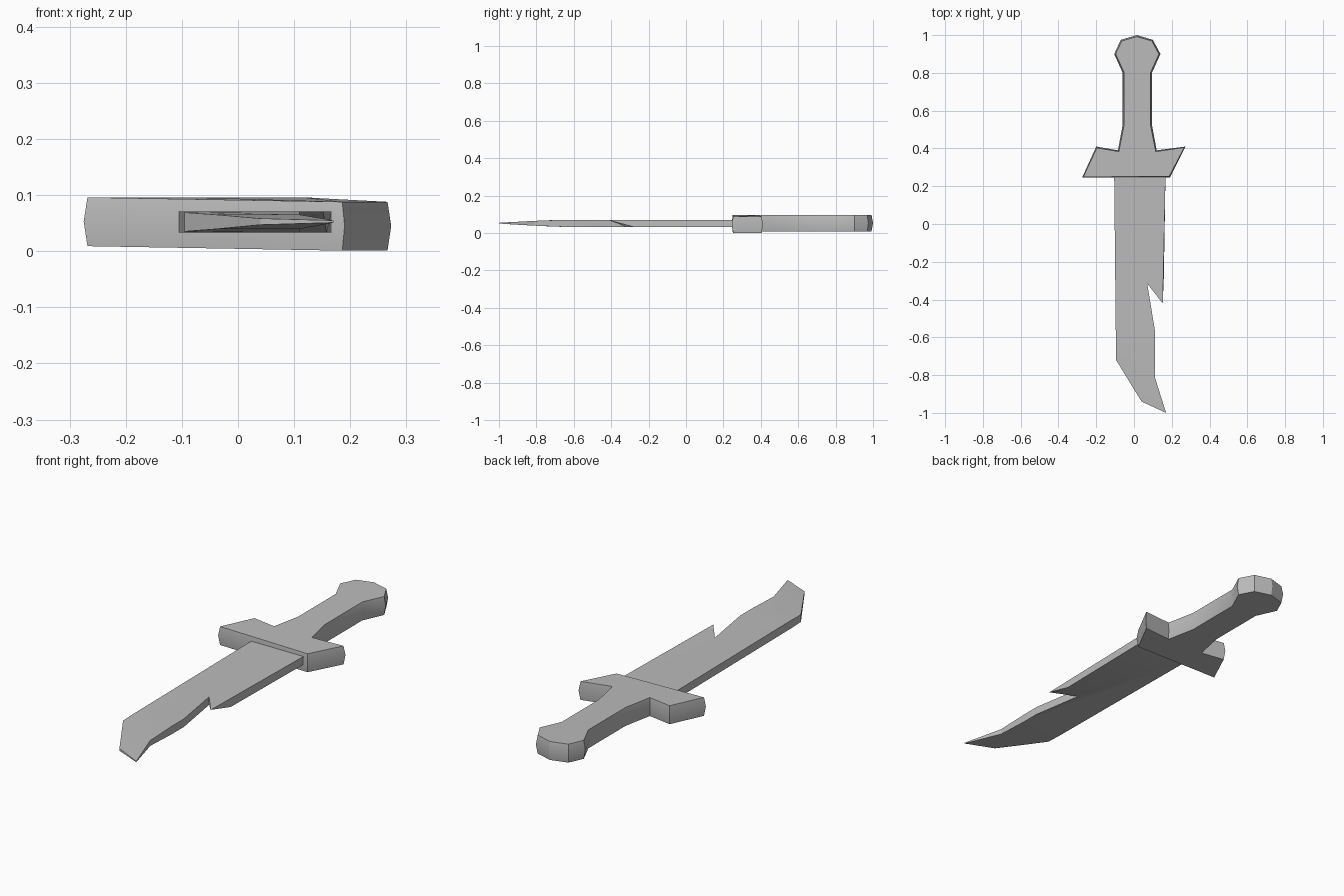
import bpy
import bmesh
from mathutils import Vector

cube = bpy.data.objects.get("Cube")
if cube:
    bpy.data.objects.remove(cube)

grey = bpy.data.materials.new("plain grey")
grey.use_nodes = True
colour = (0.5, 0.5, 0.5, 1)
grey.diffuse_color = colour
grey.node_tree.nodes["Principled BSDF"].inputs["Base Color"].default_value = colour


def inset(outline, amount):
    """Move each corner of a counter-clockwise outline inward."""
    result = []
    for i, p in enumerate(outline):
        a = (Vector(p) - Vector(outline[i - 1])).normalized()
        b = (Vector(outline[(i + 1) % len(outline)]) - Vector(p)).normalized()
        n = Vector((-a.y - b.y, a.x + b.x)).normalized()
        result.append(Vector(p) + n * amount)
    return result


def loft(bm, rings):
    """Join stacked (outline, height) rings and cap both ends."""
    loops = [[bm.verts.new((p[0], p[1], z)) for p in pts] for pts, z in rings]
    for low, high in zip(loops, loops[1:]):
        for i in range(len(low)):
            j = (i + 1) % len(low)
            bm.faces.new((low[i], low[j], high[j], high[i]))
    bm.faces.new(loops[0][::-1])
    bm.faces.new(loops[-1])


def finish(bm, name):
    bmesh.ops.recalc_face_normals(bm, faces=bm.faces[:])
    mesh = bpy.data.meshes.new(name)
    bm.to_mesh(mesh)
    bm.free()
    mesh.materials.append(grey)
    obj = bpy.data.objects.new(name, mesh)
    bpy.context.collection.objects.link(obj)
    bpy.ops.object.select_all(action='DESELECT')
    obj.select_set(True)
    bpy.context.view_layer.objects.active = obj
    bpy.ops.object.shade_smooth_by_angle()


# Guard, grip and pommel in one piece, with a slight ridge round the middle
hilt = [(-0.275, 0.245), (0.19, 0.245), (0.273, 0.41), (0.12, 0.39),
        (0.095, 0.525), (0.095, 0.8), (0.14, 0.9), (0.1, 0.975),
        (0.015, 1.0), (-0.07, 0.975), (-0.105, 0.9), (-0.06, 0.8),
        (-0.06, 0.525), (-0.085, 0.39), (-0.2, 0.41)]
bm = bmesh.new()
rim = inset(hilt, 0.008)
loft(bm, [(rim, 0.009), (hilt, 0.053), (rim, 0.096)])
for v in bm.verts:
    if v.co.x > 0.17:
        v.co.z -= 0.008
finish(bm, "hilt")

# Blade with a barbed notch, thinning towards the tip
tooth = Vector((0.152, -0.42))
blade = [(-0.105, 0.27), (-0.095, -0.72), (0.04, -0.94), (0.17, -1.0),
         (0.11, -0.81), (0.11, -0.56), (0.07, -0.315), tooth, (0.167, 0.27)]
under = [Vector((0.158, -0.28)) if p is tooth else p for p in blade]
bm = bmesh.new()
loft(bm, [(under, 0.033), (blade, 0.071)])
for y in (-0.65, -0.81):
    bmesh.ops.bisect_plane(bm, geom=bm.verts[:] + bm.edges[:] + bm.faces[:],
                           plane_co=(0, y, 0), plane_no=(0, 1, 0))
for v in bm.verts:
    t = max(0, (-0.65 - v.co.y) / 0.35)
    v.co.z = 0.053 + (v.co.z - 0.053) * (1 - 0.9 * t ** 1.3)
finish(bm, "blade")
